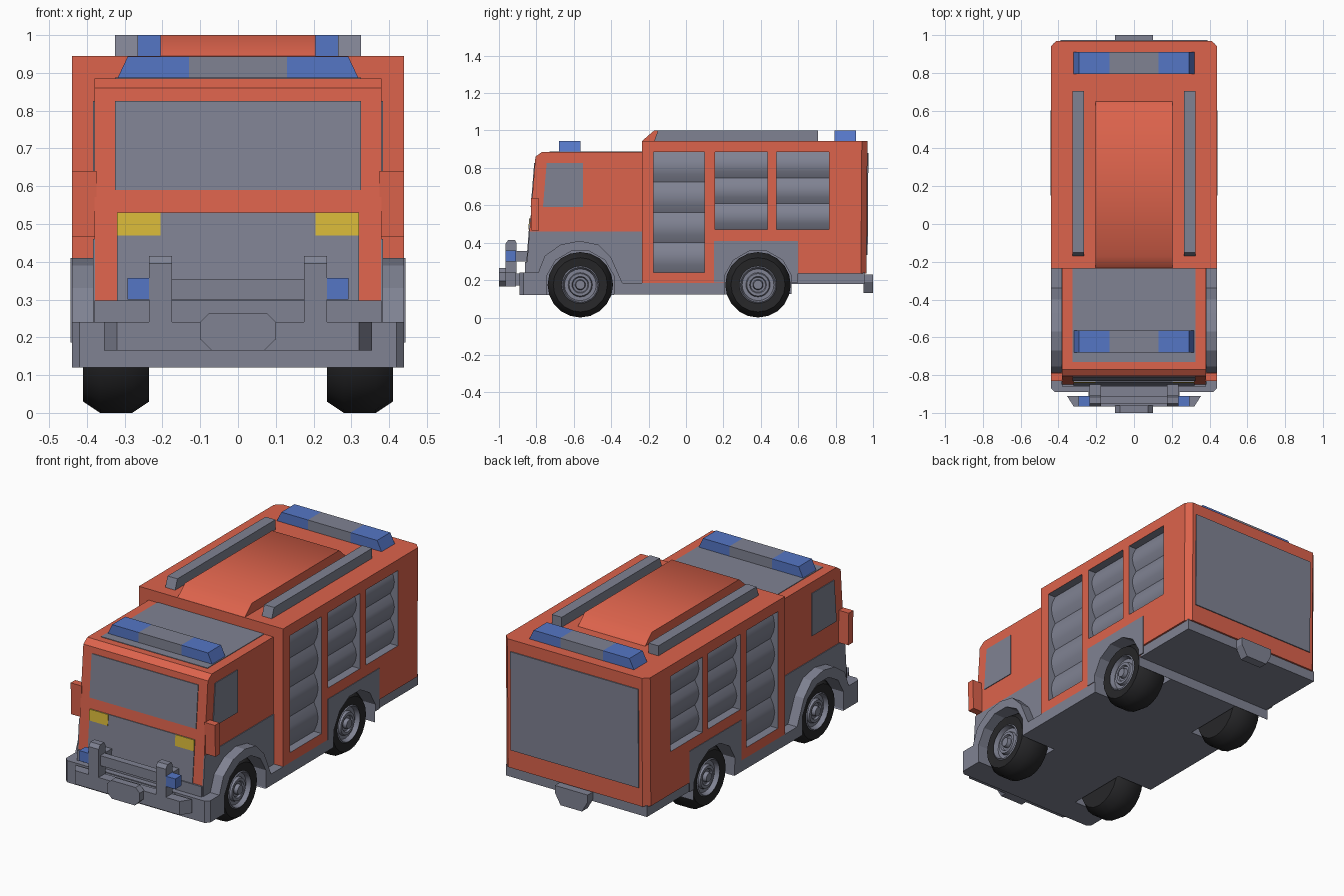
import bpy, bmesh, math
from mathutils import Matrix

cube = bpy.data.objects.get("Cube")
if cube:
    bpy.data.objects.remove(cube, do_unlink=True)


def material(name, r, g, b):
    m = bpy.data.materials.new(name)
    m.use_nodes = True
    m.diffuse_color = (r, g, b, 1)
    m.node_tree.nodes["Principled BSDF"].inputs["Base Color"].default_value = (r, g, b, 1)
    return m


ORANGE = material("orange_red", 0.72, 0.125, 0.072)
GREY = material("blue_grey", 0.215, 0.225, 0.29)
BLUE = material("beacon_blue", 0.09, 0.18, 0.56)
YELLOW = material("lamp_yellow", 0.68, 0.48, 0.04)
BLACK = material("tyre_black", 0.02, 0.02, 0.022)


def finish(name, bm, mat, smooth=0):
    bmesh.ops.recalc_face_normals(bm, faces=bm.faces)
    me = bpy.data.meshes.new(name)
    bm.to_mesh(me)
    bm.free()
    me.materials.append(mat)
    ob = bpy.data.objects.new(name, me)
    bpy.context.collection.objects.link(ob)
    if smooth:
        for p in me.polygons:
            p.use_smooth = True
        me.set_sharp_from_angle(angle=math.radians(smooth))
    return ob


def prism(name, outline, axis, a, b, mat, smooth=0, shear=0, bevel=None, width=0.03):
    """Extrude a 2D outline along an axis from a to b."""
    place = {"x": lambda u, v, w: (w, u, v),
             "y": lambda u, v, w: (u, w + shear * v, v),
             "z": lambda u, v, w: (u, v, w)}[axis]
    bm = bmesh.new()
    lo, hi = [[bm.verts.new(place(u, v, w)) for u, v in outline] for w in (a, b)]
    bm.faces.new(lo)
    bm.faces.new(hi)
    n = len(outline)
    for i in range(n):
        j = (i + 1) % n
        bm.faces.new((lo[i], lo[j], hi[j], hi[i]))
    if bevel:
        edges = [e for e in bm.edges if bevel(*[v.co for v in e.verts])]
        bmesh.ops.bevel(bm, geom=edges, offset=width, segments=1, affect="EDGES")
    return finish(name, bm, mat, smooth)


def rect(u0, u1, v0, v1):
    return [(u0, v0), (u1, v0), (u1, v1), (u0, v1)]


def box(name, x0, x1, y0, y1, z0, z1, mat):
    return prism(name, rect(x0, x1, y0, y1), "z", z0, z1, mat)


def cut(ob, cutters):
    for c in cutters:
        mod = ob.modifiers.new("cut", "BOOLEAN")
        mod.operation = "DIFFERENCE"
        mod.solver = "EXACT"
        mod.material_mode = "TRANSFER"
        mod.object = c
    dg = bpy.context.evaluated_depsgraph_get()
    me = bpy.data.meshes.new_from_object(ob.evaluated_get(dg))
    ob.modifiers.clear()
    ob.data = me


AXLES = {"front": -0.565, "rear": 0.385}
AXLE_Z = 0.175
SIDES = {"left": 1, "right": -1}

# Cutters for wheel wells and shutter bays
SHUTTERS = [(-0.175, 0.10, 0.24, 4), (0.155, 0.435, 0.47, 3), (0.485, 0.765, 0.47, 3)]
TOP = 0.885
wells, bays = [], []
for s in SIDES.values():
    for y in AXLES.values():
        ring = [(y + 0.186 * math.sin(math.tau * (i + 0.5) / 12),
                 AXLE_Z + 0.186 * math.cos(math.tau * (i + 0.5) / 12)) for i in range(12)]
        wells.append(prism("well_cutter", ring, "x", 0.22 * s, 0.6 * s, GREY))
    for y0, y1, z0, n in SHUTTERS:
        bays.append(prism("bay_cutter", rect(y0, y1, z0, TOP), "x", 0.385 * s, 0.6 * s, GREY))

# Chassis with front bumper and arches
chassis = prism("chassis", [
    (-0.89, 0.12), (-0.89, 0.24), (-0.79, 0.24), (-0.755, 0.33), (-0.67, 0.39),
    (-0.57, 0.41), (-0.47, 0.39), (-0.4, 0.32), (-0.34, 0.185), (0.565, 0.185),
    (0.565, 0.125)], "x", -0.44, 0.44, GREY,
    bevel=lambda p, q: p.y < -0.88 and q.y < -0.88 and abs(p.z - q.z) > 0.05, width=0.02)
rear_chassis = box("rear_chassis", -0.43, 0.43, 0.5, 0.955, 0.18, 0.24, GREY)

# Cab and equipment body
cab = prism("cab", [(-0.85, 0.185), (-0.85, 0.295), (-0.805, 0.86), (-0.77, 0.885),
                    (-0.22, 0.885), (-0.22, 0.185)], "x", -0.38, 0.38, ORANGE)
body = prism("body", [(-0.235, 0.185), (-0.235, 0.945), (0.97, 0.945), (0.965, 0.235),
                      (0.565, 0.235), (0.565, 0.185)], "x", -0.44, 0.44, ORANGE,
             bevel=lambda p, q: min(p.y, q.y) > 0.9 and abs(p.z - q.z) > 0.3)
cut(chassis, wells)
cut(cab, wells)
cut(body, wells + bays)
cut(rear_chassis, wells)

# Front panels follow the sloping cab face
SLOPE = 0.045 / 0.565
FACE = -0.85 - SLOPE * 0.295


def front_panel(name, x0, x1, z0, z1, mat, out):
    prism(name, rect(x0, x1, z0, z1), "y", FACE - out, FACE + 0.002, mat, shear=SLOPE)


front_panel("windscreen", -0.325, 0.325, 0.59, 0.825, GREY, 0.004)
front_panel("grille", -0.32, 0.32, 0.295, 0.53, GREY, 0.004)
box("cab_roof_panel", -0.325, 0.325, -0.73, -0.236, 0.88, 0.888, GREY)
prism("rear_door", rect(-0.39, 0.39, 0.335, 0.88), "y", 0.962, 0.969, GREY, shear=0.007)
box("cab_sill", -0.38, 0.38, -0.86, -0.8, 0.23, 0.297, GREY)


def light_bar(name, y0, y1, z0, z1):
    prism(name + "_centre", rect(-0.13, 0.13, z0, z1), "y", y0, y1, GREY)
    for side, s in SIDES.items():
        prism(name + "_lamp_" + side, [(0.13 * s, z0), (0.32 * s, z0), (0.292 * s, z1),
                                       (0.13 * s, z1)], "y", y0, y1, BLUE)


light_bar("front_light_bar", -0.68, -0.565, 0.884, 0.943)
light_bar("rear_light_bar", 0.795, 0.91, 0.944, 1.0)

# Raised roof hatch
prism("roof_hatch", [(-0.235, 0.944), (-0.17, 1.0), (0.59, 1.0), (0.65, 0.944)],
      "x", -0.205, 0.205, ORANGE, smooth=50)


def wheel(name, y, s):
    def lathe(part, profile, mat):
        bm = bmesh.new()
        vs = [bm.verts.new((x * s, y, AXLE_Z - r)) for x, r in profile]
        es = [bm.edges.new(pair) for pair in zip(vs, vs[1:])]
        bmesh.ops.spin(bm, geom=vs + es, cent=(0, y, AXLE_Z), axis=(1, 0, 0),
                       angle=math.tau, steps=20, use_merge=True)
        bmesh.ops.remove_doubles(bm, verts=bm.verts, dist=0.0005)
        finish(name + part, bm, mat, smooth=35)
    lathe("_tyre", [(0.235, 0), (0.235, 0.145), (0.28, 0.175), (0.365, 0.175),
                    (0.41, 0.145), (0.405, 0.1)], BLACK)
    lathe("_hub", [(0.405, 0.1), (0.41, 0.094), (0.385, 0.085), (0.385, 0.065), (0.4, 0.06),
                   (0.4, 0.045), (0.39, 0.04), (0.39, 0.028), (0.41, 0.024), (0.41, 0)], GREY)


for side, s in SIDES.items():
    for end, y in AXLES.items():
        wheel(end + "_wheel_" + side, y, s)

    # Roller shutters with bowed slats
    for k, (y0, y1, z0, n) in enumerate(SHUTTERS):
        steps = n * 4
        outline = [(0.38 * s, TOP), (0.38 * s, z0)]
        outline += [((0.393 + 0.026 * abs(math.sin(math.pi * i / 4))) * s,
                     z0 + (TOP - z0) * i / steps) for i in range(steps + 1)]
        prism(f"shutter_{k + 1}_{side}", outline, "y", y0, y1, GREY, smooth=30)

    # Painted side panels
    lower = prism("cab_lower_panel_" + side, [(-0.85, 0.185), (-0.85, 0.295), (-0.837, 0.46),
                  (-0.236, 0.46), (-0.236, 0.185)], "x", 0.378 * s, 0.384 * s, GREY)
    arch = prism("rear_arch_panel_" + side, rect(0.15, 0.6, 0.186, 0.41),
                 "x", 0.438 * s, 0.443 * s, GREY)
    cut(lower, wells)
    cut(arch, wells)
    prism("side_window_" + side, [(-0.765, 0.59), (-0.745, 0.825), (-0.55, 0.825), (-0.55, 0.59)],
          "x", 0.378 * s, 0.384 * s, GREY)

    # Headlamps, mirrors and roof rails
    front_panel("headlamp_" + side, 0.205 * s, 0.32 * s, 0.47, 0.53, YELLOW, 0.007)
    prism("mirror_" + side, [(-0.825, 0.465), (-0.83, 0.64), (-0.79, 0.64), (-0.785, 0.465)],
          "x", 0.375 * s, 0.44 * s, ORANGE)
    prism("roof_rail_" + side, [(-0.17, 0.944), (-0.15, 1.0), (0.705, 1.0), (0.705, 0.944)],
          "x", 0.265 * s, 0.325 * s, GREY)

    # Bull bar uprights, arms and blue lamps
    prism("bull_bar_upright_" + side, [(-0.965, 0.2), (-0.965, 0.395), (-0.95, 0.415),
          (-0.915, 0.415), (-0.905, 0.395), (-0.905, 0.2)], "x", 0.175 * s, 0.235 * s, GREY)
    box("bull_bar_arm_" + side, 0.175 * s, 0.235 * s, -0.91, -0.84, 0.3, 0.355, GREY)
    box("bull_bar_lamp_" + side, 0.23 * s, 0.293 * s, -0.965, -0.91, 0.3, 0.357, BLUE)

# Bull bar beams and end plates
box("bull_bar_beam", -0.24, 0.24, -0.95, -0.912, 0.3, 0.355, GREY)
prism("bull_bar_base", [(-0.355, -0.91), (-0.32, -0.965), (0.32, -0.965), (0.355, -0.91)],
      "z", 0.165, 0.24, GREY)
box("bull_bar_mount", -0.24, 0.24, -0.92, -0.88, 0.17, 0.235, GREY)
prism("front_plate", [(-0.1, 0.195), (-0.07, 0.165), (0.07, 0.165), (0.1, 0.195),
                      (0.1, 0.24), (0.075, 0.265), (-0.075, 0.265), (-0.1, 0.24)],
      "y", -1.0, -0.96, GREY)
prism("rear_plate", [(-0.1, 0.23), (0.1, 0.23), (0.1, 0.19), (0.065, 0.13), (-0.065, 0.13),
                     (-0.1, 0.19)], "y", 0.95, 1.0, GREY)

for c in wells + bays:
    bpy.data.objects.remove(c, do_unlink=True)
